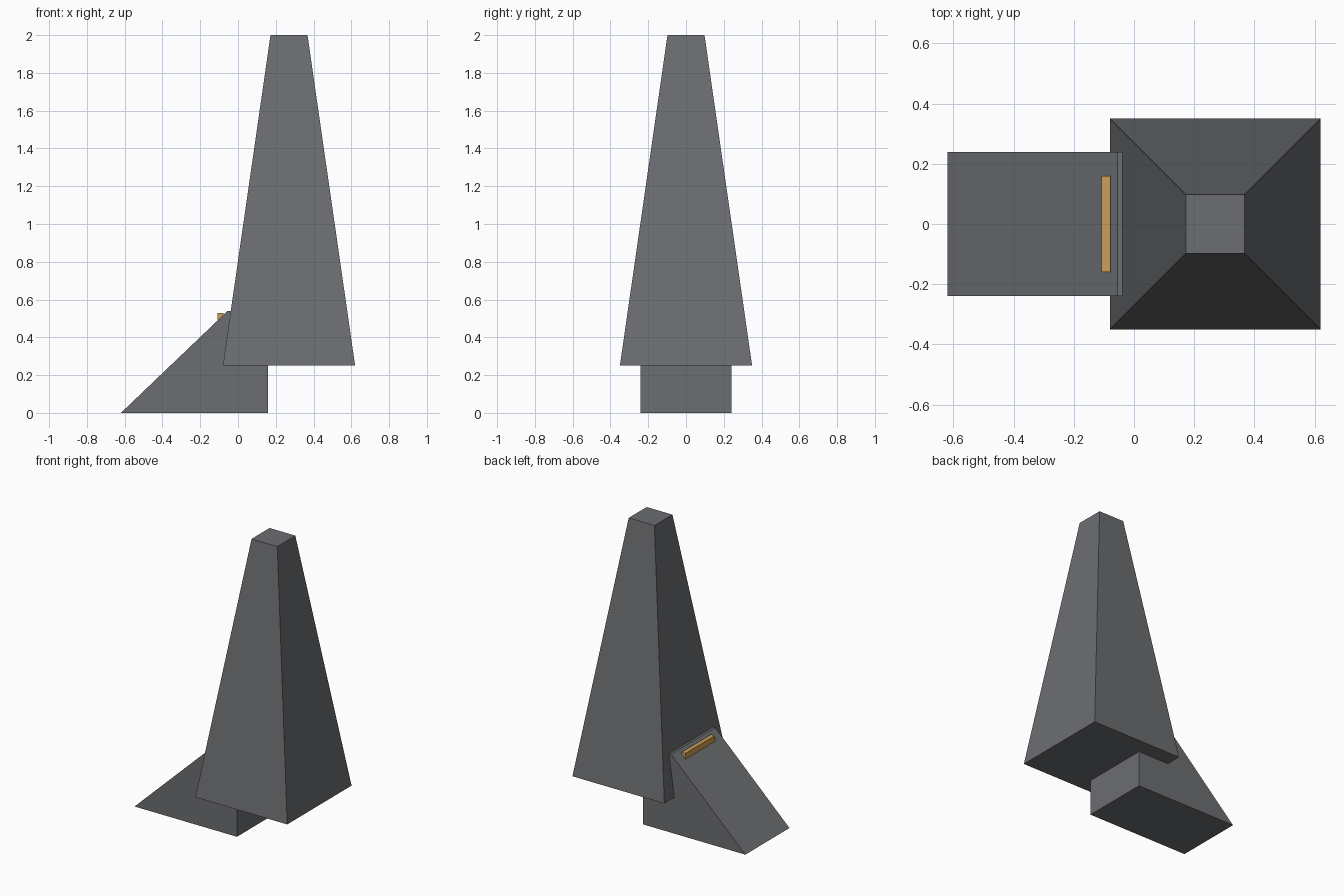
import bpy
import bmesh
from mathutils import Matrix, Vector

cube = bpy.data.objects.get("Cube")
if cube:
    bpy.data.objects.remove(cube, do_unlink=True)


def material(name, rgb):
    mat = bpy.data.materials.new(name)
    mat.use_nodes = True
    color = (*rgb, 1)
    mat.diffuse_color = color
    mat.node_tree.nodes["Principled BSDF"].inputs["Base Color"].default_value = color
    return mat


def finish(name, bm, mat):
    bmesh.ops.recalc_face_normals(bm, faces=bm.faces)
    mesh = bpy.data.meshes.new(name)
    bm.to_mesh(mesh)
    bm.free()
    mesh.materials.append(mat)
    obj = bpy.data.objects.new(name, mesh)
    bpy.context.collection.objects.link(obj)
    return obj


def block(name, center, size, mat, taper=1.0):
    """Box whose top face is scaled by taper."""
    bm = bmesh.new()
    bmesh.ops.create_cube(bm, size=1)
    for v in bm.verts:
        if v.co.z > 0:
            v.co.x *= taper
            v.co.y *= taper
    bm.transform(Matrix.Translation(center) @ Matrix.Diagonal((*size, 1)))
    return finish(name, bm, mat)


def extruded_profile(name, points, width, mat):
    """Side profile in x and z, extruded evenly along y."""
    bm = bmesh.new()
    face = bm.faces.new([bm.verts.new((x, -width / 2, z)) for x, z in points])
    result = bmesh.ops.extrude_face_region(bm, geom=[face])
    verts = [g for g in result["geom"] if isinstance(g, bmesh.types.BMVert)]
    bmesh.ops.translate(bm, verts=verts, vec=Vector((0, width, 0)))
    return finish(name, bm, mat)


grey = material("slate grey", (0.15, 0.155, 0.165))
gold = material("warm gold", (0.6, 0.34, 0.1))

# Sloping foot
extruded_profile("wedge_base", [(-0.62, 0), (0.16, 0), (0.16, 0.54), (-0.055, 0.54)], 0.48, grey)

# Tapered tower standing on the foot
block("tapered_tower", (0.27, 0, 1.125), (0.70, 0.70, 1.75), grey, taper=0.28)

# Trim bar near the top of the slope
block("trim_bar", (-0.093, 0, 0.51), (0.03, 0.32, 0.04), gold)
